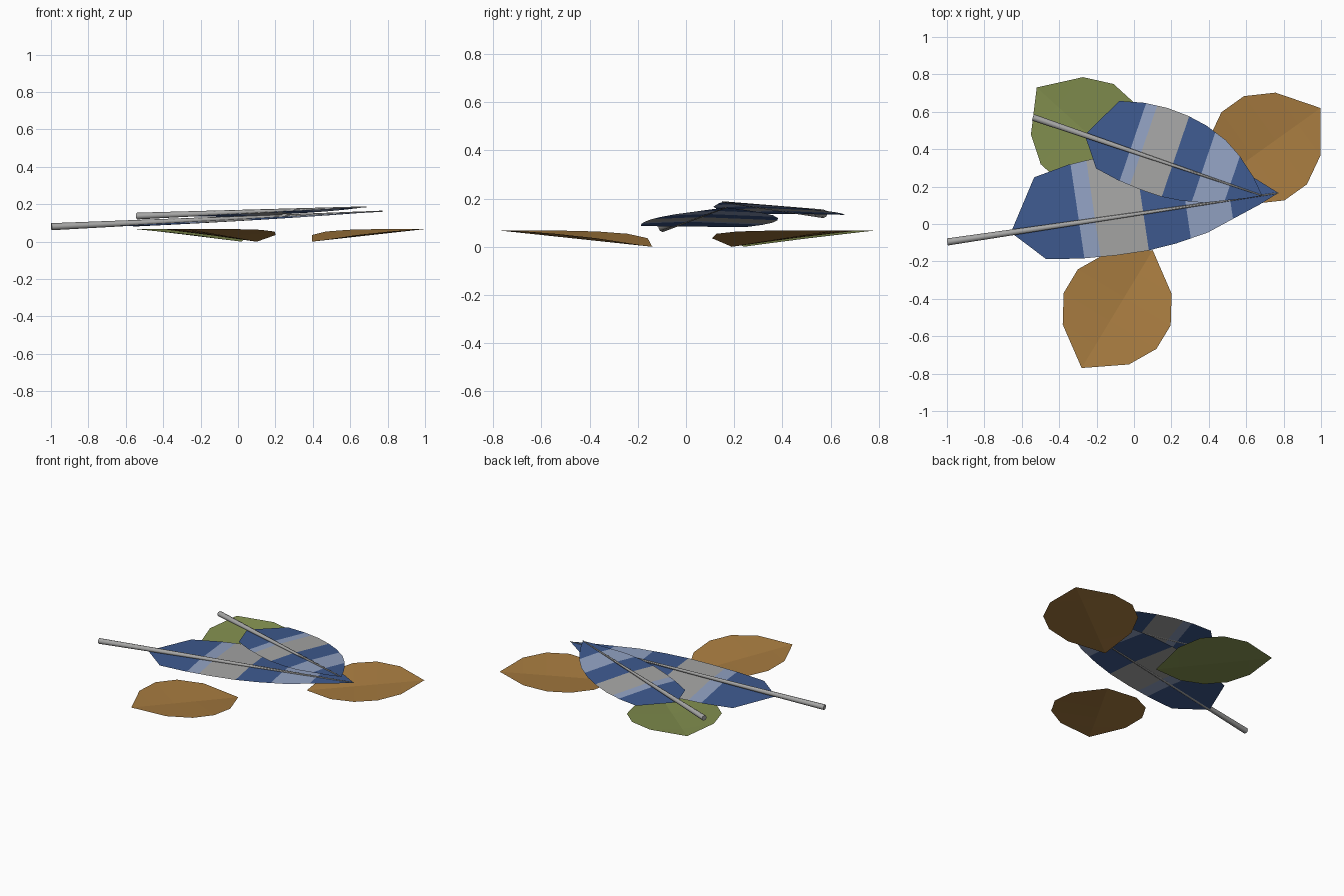
import bpy, bmesh, math
from mathutils import Vector

if "Cube" in bpy.data.objects:
    bpy.data.objects.remove(bpy.data.objects["Cube"])


def material(name, r, g, b):
    lin = lambda c: ((c / 255 + 0.055) / 1.055) ** 2.4
    m = bpy.data.materials.new(name)
    m.diffuse_color = (lin(r), lin(g), lin(b), 1)
    m.use_nodes = True
    m.node_tree.nodes["Principled BSDF"].inputs["Base Color"].default_value = m.diffuse_color
    return m


BLUE = material("dark blue", 62, 90, 143)
PALE = material("pale blue", 146, 162, 195)
GREY = material("grey", 166, 166, 165)
ORANGE = material("autumn orange", 168, 124, 64)
GREEN = material("leaf green", 132, 145, 80)


def make_object(name, bm, mats):
    me = bpy.data.meshes.new(name)
    bm.to_mesh(me)
    bm.free()
    for m in mats:
        me.materials.append(m)
    ob = bpy.data.objects.new(name, me)
    bpy.context.collection.objects.link(ob)
    return ob


def interp(xs, ys, x):
    for i in range(len(xs) - 1):
        if x <= xs[i + 1]:
            f = (x - xs[i]) / (xs[i + 1] - xs[i])
            return ys[i] + f * (ys[i + 1] - ys[i])
    return ys[-1]


def sheet(bm, rows, slots=None):
    """Skin (left, middle, right) rows into two strips facing up."""
    vs = [[bm.verts.new(p) for p in row] for row in rows]
    for i in range(len(vs) - 1):
        a, b = vs[i], vs[i + 1]
        for j in (0, 1):
            f = bm.faces.new((a[j], a[j + 1], b[j + 1], b[j]))
            f.material_index = slots[i] if slots else 0
    # close the pointed ends
    bmesh.ops.remove_doubles(bm, verts=bm.verts[:], dist=1e-5)
    bm.normal_update()
    for f in bm.faces:
        if f.normal.z < 0:
            f.normal_flip()


# Leaves: cupped sheets rising from base to tip
def leaf(name, base, tip, mat):
    base, tip = Vector(base), Vector(tip)
    d = tip - base
    n = Vector((-d.y, d.x)).normalized()
    rows = []
    for i in range(6):
        u = i / 5
        w = 0.3 * max(0, math.sin(math.pi * u)) ** 0.7 if 0 < i < 5 else 0
        mid = base + d * u
        z = 0.067 * u
        lift = 0.12 * w * (1 - 0.55 * u)
        row = [(*(mid + n * w), z + lift), (*mid, z), (*(mid - n * w), z + lift)]
        rows.append(row)
    bm = bmesh.new()
    sheet(bm, rows)
    make_object(name, bm, [mat])


leaf("front_leaf", (0.10, -0.14), (-0.28, -0.77), ORANGE)
leaf("right_leaf", (0.395, 0.19), (0.997, 0.62), ORANGE)
leaf("back_leaf", (0.02, 0.24), (-0.52, 0.73), GREEN)

# Feathers: asymmetric striped vane below a tapered shaft
U = [0, 0.115, 0.245, 0.37, 0.49, 0.6, 0.72, 0.82, 0.925, 1]
WIDE = [0, 0.83, 0.95, 1, 0.985, 0.92, 0.78, 0.575, 0.28, 0]
NARROW = [0, 0.83, 0.95, 1, 1, 0.92, 0.76, 0.5, 0.23, 0]
STRIPES = [(0.255, 0), (0.315, 1), (0.495, 2), (0.655, 0), (0.82, 1), (1.01, 0)]


def feather(name, base, tip, start, wide, narrow, radius):
    base, tip = Vector(base), Vector(tip)
    d = tip - base
    n = Vector((-d.y, d.x, 0)).normalized()

    # vane, with a cut at each stripe edge
    stations = sorted(set(U + [s for s, _ in STRIPES[:-1]]))
    rows = []
    for u in stations:
        mid = base + d * (start + (1 - start) * u)
        mid.z -= 0.012 * (1 - u)
        l, r = wide * interp(U, WIDE, u), narrow * interp(U, NARROW, u)
        rows.append([mid + n * l - Vector((0, 0, 0.04 * l)), mid,
                     mid - n * r - Vector((0, 0, 0.04 * r))])
    slots = []
    for a, b in zip(stations, stations[1:]):
        slots.append(next(k for s, k in STRIPES if (a + b) / 2 < s))
    bm = bmesh.new()
    sheet(bm, rows, slots)
    make_object(name + "_vane", bm, [BLUE, PALE, GREY])

    # shaft
    bm = bmesh.new()
    bmesh.ops.create_cone(bm, cap_ends=True, segments=8, radius1=radius,
                          radius2=0.003, depth=d.length)
    ob = make_object(name + "_shaft", bm, [GREY])
    ob.location = (base + tip) / 2
    ob.rotation_mode = 'QUATERNION'
    ob.rotation_quaternion = d.to_track_quat('Z', 'Y')
    for p in ob.data.polygons:
        p.use_smooth = len(p.vertices) == 4


feather("large_feather", (-0.998, -0.096, 0.08), (0.772, 0.166, 0.163),
        0.192, 0.33, 0.203, 0.019)
feather("small_feather", (-0.54, 0.57, 0.137), (0.685, 0.152, 0.186),
        0.226, 0.28, 0.18, 0.018)
